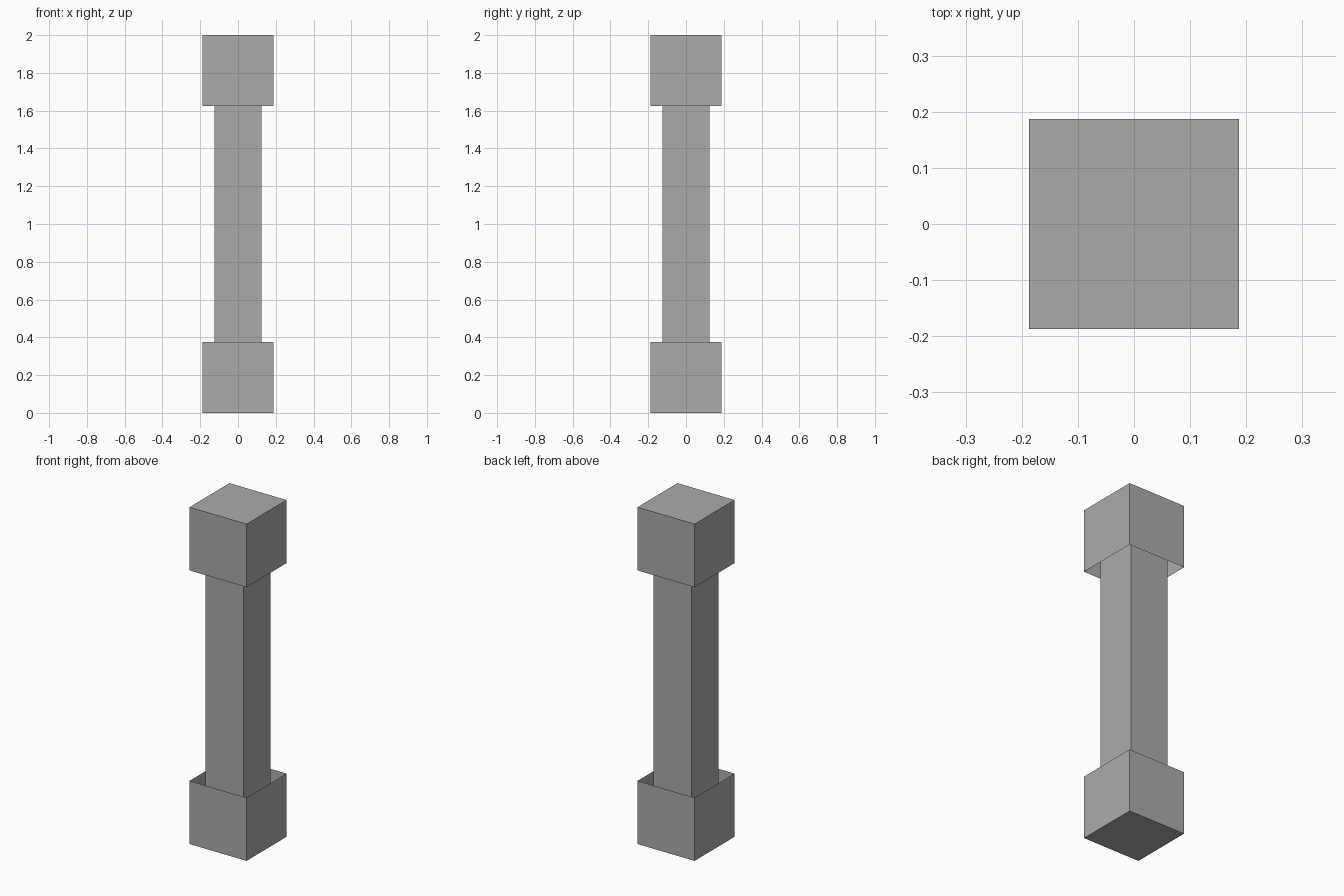
import bpy, bmesh
from mathutils import Matrix

if "Cube" in bpy.data.objects:
    bpy.data.objects.remove(bpy.data.objects["Cube"], do_unlink=True)

U = 0.0625          # one design unit: the pillar is 32 units tall

stone = bpy.data.materials.new("stone grey")
stone.use_nodes = True
colour = (0.41, 0.41, 0.41, 1)
stone.diffuse_color = colour
stone.node_tree.nodes["Principled BSDF"].inputs["Base Color"].default_value = colour


def box(name, width, z0, z1, open_top=False, open_bottom=False):
    """Square box about the z axis, with its top or bottom left open."""
    bm = bmesh.new()
    bmesh.ops.create_cube(bm, size=1, matrix=Matrix.Translation((0, 0, (z0 + z1) / 2))
                          @ Matrix.Diagonal((width, width, z1 - z0, 1)))
    bm.normal_update()
    doomed = [f for f in bm.faces
              if (open_top and f.normal.z > 0.5) or (open_bottom and f.normal.z < -0.5)]
    bmesh.ops.delete(bm, geom=doomed, context='FACES')
    mesh = bpy.data.meshes.new(name)
    bm.to_mesh(mesh)
    bm.free()
    mesh.materials.append(stone)
    obj = bpy.data.objects.new(name, mesh)
    bpy.context.collection.objects.link(obj)
    return obj


# Hollow end blocks, each open towards the middle
box("base_block", 6 * U, 0, 6 * U, open_top=True)
box("top_block", 6 * U, 26 * U, 32 * U, open_bottom=True)

# Square shaft running into both blocks
box("shaft", 4 * U, 0, 32 * U, open_top=True, open_bottom=True)
